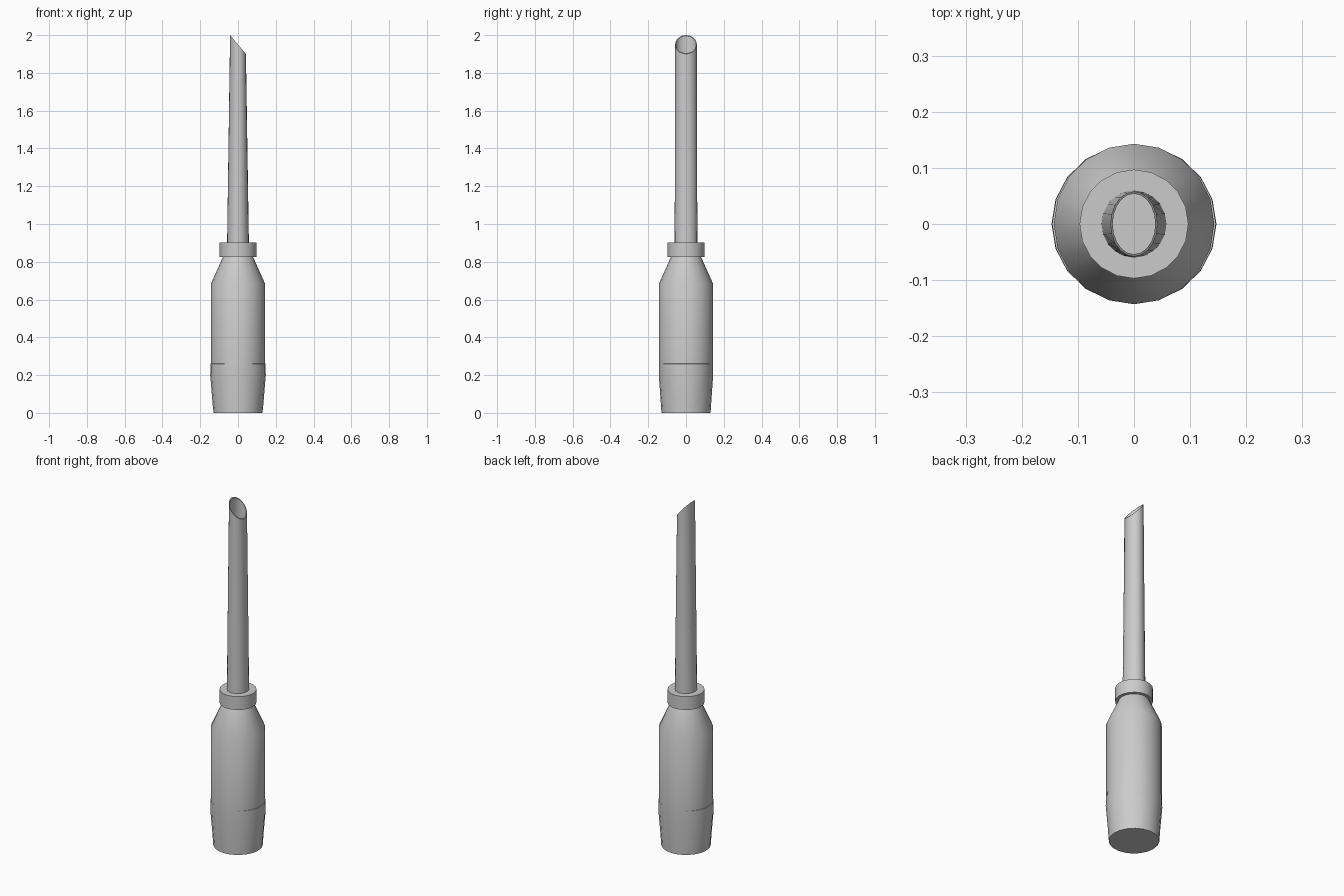
import bpy
import bmesh
from math import sin, cos, pi, radians

if "Cube" in bpy.data.objects:
    bpy.data.objects.remove(bpy.data.objects["Cube"])

SIDES = 20


def loft(name, rings, cap_bottom=False):
    """Stack elliptical rings (rx, ry, z, slope); slope tilts a ring along x."""
    bm = bmesh.new()
    loops = []
    for rx, ry, z, slope in rings:
        loop = []
        for i in range(SIDES):
            a = 2 * pi * i / SIDES
            x, y = rx * cos(a), ry * sin(a)
            loop.append(bm.verts.new((x, y, z + slope * x)))
        loops.append(loop)
    for lo, hi in zip(loops, loops[1:]):
        for i in range(SIDES):
            j = (i + 1) % SIDES
            bm.faces.new((lo[i], lo[j], hi[j], hi[i]))
    if cap_bottom:
        bm.faces.new(loops[0][::-1])
    mesh = bpy.data.meshes.new(name)
    bm.to_mesh(mesh)
    bm.free()
    obj = bpy.data.objects.new(name, mesh)
    bpy.context.collection.objects.link(obj)
    bpy.ops.object.select_all(action='DESELECT')
    obj.select_set(True)
    bpy.context.view_layer.objects.active = obj
    bpy.ops.object.shade_smooth_by_angle(angle=radians(30))
    return obj


def turned(profile):
    return [(r, r, z, 0) for r, z in profile]


# Handle: tapered butt, straight grip, shoulder
loft("handle", turned([(0.13, 0), (0.143, 0.19), (0.143, 0.685), (0.08, 0.825)]),
     cap_bottom=True)

# Slight swelling on the left and right of the grip
loft("grip_swelling", [(0.132, 0.128, 0.02, 0), (0.147, 0.1425, 0.2, 0),
                       (0.146, 0.1425, 0.26, 0), (0.141, 0.141, 0.261, 0)])

# Collar with a hole for the shaft
loft("collar", turned([(0.078, 0.825), (0.097, 0.825), (0.097, 0.902), (0.056, 0.902)]))

# Hollow shaft, narrowing sideways, with a slanted cut at the tip
S = -0.05 / 0.042
loft("shaft", [(0.058, 0.06, 0.88, 0), (0.042, 0.058, 1.95, S),
               (0.038, 0.054, 1.95, S), (0.054, 0.056, 0.88, 0)])
